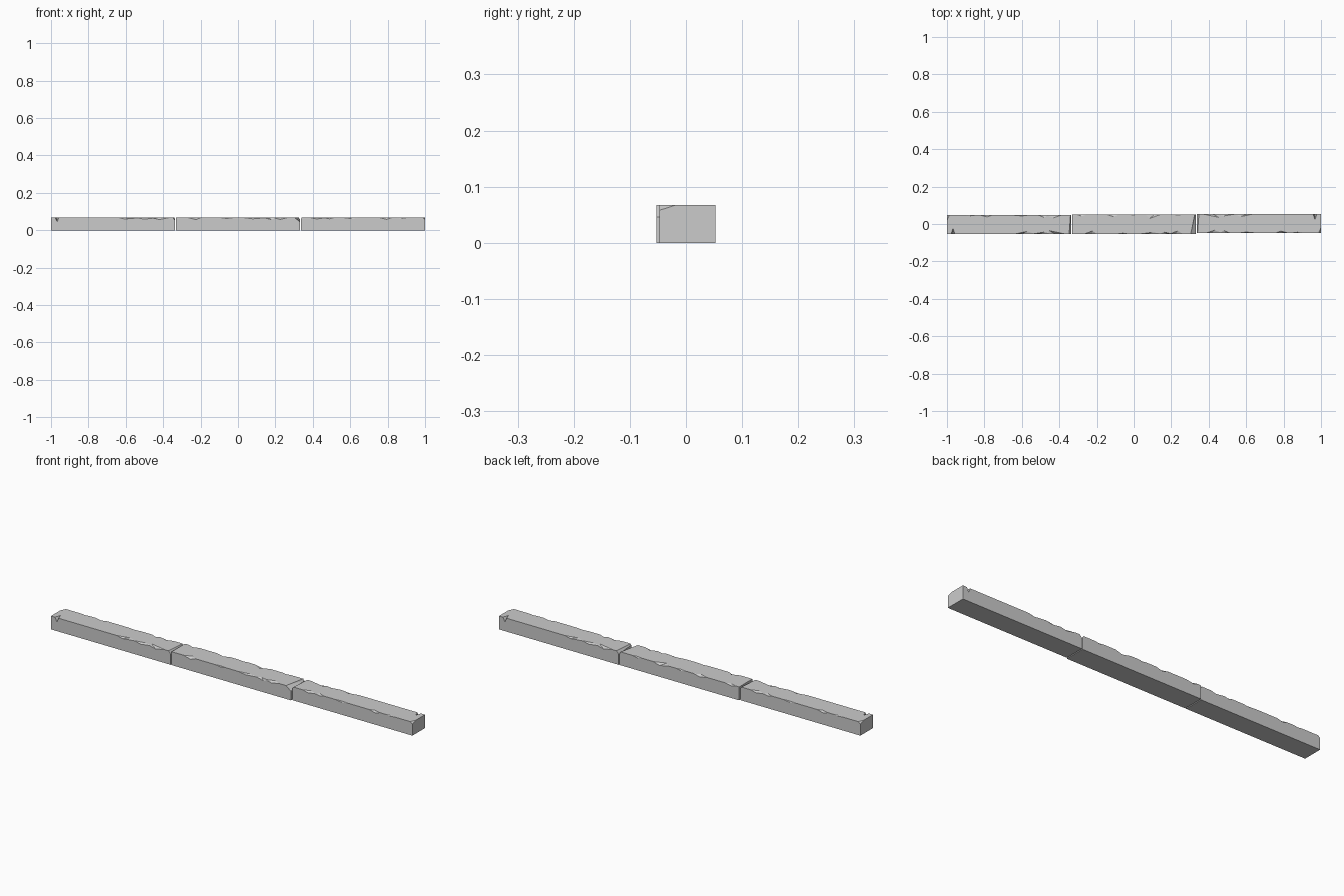
import bpy, bmesh

if "Cube" in bpy.data.objects:
    bpy.data.objects.remove(bpy.data.objects["Cube"])

TOP = 0.067


def make_mesh(name, pts):
    """Object from the convex hull of a few points."""
    bm = bmesh.new()
    vs = [bm.verts.new(p) for p in pts]
    bmesh.ops.convex_hull(bm, input=vs)
    bmesh.ops.dissolve_limit(bm, angle_limit=0.001, verts=bm.verts[:], edges=bm.edges[:])
    bmesh.ops.recalc_face_normals(bm, faces=bm.faces[:])
    me = bpy.data.meshes.new(name)
    bm.to_mesh(me)
    bm.free()
    ob = bpy.data.objects.new(name, me)
    bpy.context.collection.objects.link(ob)
    return ob


def edge_chip(y, x0, x1, xc, inset, xd, drop):
    """Faceted flake broken from a long top edge at y."""
    s = 1 if y > 0 else -1
    return [(x0, y, TOP), (x1, y, TOP), (xc, y - s * inset, TOP), (xd, y, TOP - drop),
            ((x0 + x1) / 2, y + s * 0.02, TOP + 0.02)]


def end_chip(x, y0, y1, in0, in1, drop0, drop1):
    """Slanted break along the top of the right-hand end."""
    pts = []
    for y, i, d in ((y0 - 0.003, in0, drop0), (y1 + 0.003, in1, drop1)):
        pts += [(x - i, y, TOP), (x, y, TOP - d), (x + 0.02, y, TOP - d),
                (x + 0.02, y, TOP + 0.02), (x - i, y, TOP + 0.02)]
    return pts


def corner_chip(x, y, dx, dy, drop):
    """Small break at a top corner; dx and dy point into the block."""
    sx, sy = (1 if dx > 0 else -1), (1 if dy > 0 else -1)
    return [(x + dx, y, TOP), (x, y + dy, TOP), (x, y, TOP - drop),
            (x - sx * 0.01, y - sy * 0.01, TOP + 0.02)]


def stone(name, x0, x1, y0, y1, chips):
    ob = make_mesh(name, [(x, y, z) for x in (x0, x1) for y in (y0, y1) for z in (0, TOP)])
    cutters = []
    for pts in chips:
        c = make_mesh("chip_cutter", pts)
        c.hide_render = True
        m = ob.modifiers.new("chip", "BOOLEAN")
        m.operation, m.solver, m.object = "DIFFERENCE", "EXACT", c
        cutters.append(c)
    # bake the cuts and drop the cutters
    deps = bpy.context.evaluated_depsgraph_get()
    me = bpy.data.meshes.new_from_object(ob.evaluated_get(deps))
    ob.modifiers.clear()
    ob.data = me
    for c in cutters:
        bpy.data.objects.remove(c)
    return ob


# end stone: front edge, back edge, end and corner damage
F, B = -0.053, 0.047
end_chips = [edge_chip(F, *c) for c in (
    (-0.978, -0.958, -0.968, 0.030, -0.967, 0.022),
    (-0.635, -0.530, -0.570, 0.014, -0.605, 0.007),
    (-0.540, -0.440, -0.480, 0.010, -0.500, 0.008),
    (-0.460, -0.370, -0.455, 0.018, -0.420, 0.010),
)] + [edge_chip(B, *c) for c in (
    (-0.900, -0.850, -0.880, 0.004, -0.870, 0.004),
    (-0.820, -0.760, -0.785, 0.009, -0.795, 0.009),
    (-0.640, -0.570, -0.600, 0.004, -0.610, 0.005),
    (-0.510, -0.460, -0.480, 0.012, -0.490, 0.006),
    (-0.470, -0.390, -0.430, 0.014, -0.420, 0.007),
)] + [end_chip(-0.336, F, B, 0.012, 0.004, 0.014, 0.006),
      corner_chip(-1, B, 0.012, -0.028, 0.009)]
left = stone("left_kerb_stone", -1, -0.336, F, B, end_chips)

# the right stone is the same one turned half round
right = left.copy()
right.name = "right_kerb_stone"
right.rotation_euler.z = 3.14159265
bpy.context.collection.objects.link(right)

# middle stone
F, B = -0.053, 0.052
mid_chips = [edge_chip(F, *c) for c in (
    (-0.265, -0.200, -0.222, 0.016, -0.225, 0.010),
    (-0.090, -0.030, -0.060, 0.004, -0.060, 0.004),
    (0.035, 0.150, 0.100, 0.009, 0.080, 0.006),
    (0.140, 0.200, 0.160, 0.010, 0.180, 0.010),
    (0.190, 0.262, 0.235, 0.016, 0.225, 0.009),
)] + [edge_chip(B, *c) for c in (
    (-0.310, -0.250, -0.280, 0.010, -0.290, 0.007),
    (-0.150, -0.080, -0.110, 0.013, -0.115, 0.009),
    (-0.030, 0.020, -0.005, 0.004, -0.010, 0.005),
    (0.060, 0.145, 0.085, 0.022, 0.110, 0.011),
    (0.210, 0.260, 0.235, 0.005, 0.230, 0.006),
)] + [end_chip(0.331, F, B, 0.028, 0.005, 0.022, 0.008)]
stone("middle_kerb_stone", -0.331, 0.331, F, B, mid_chips)
